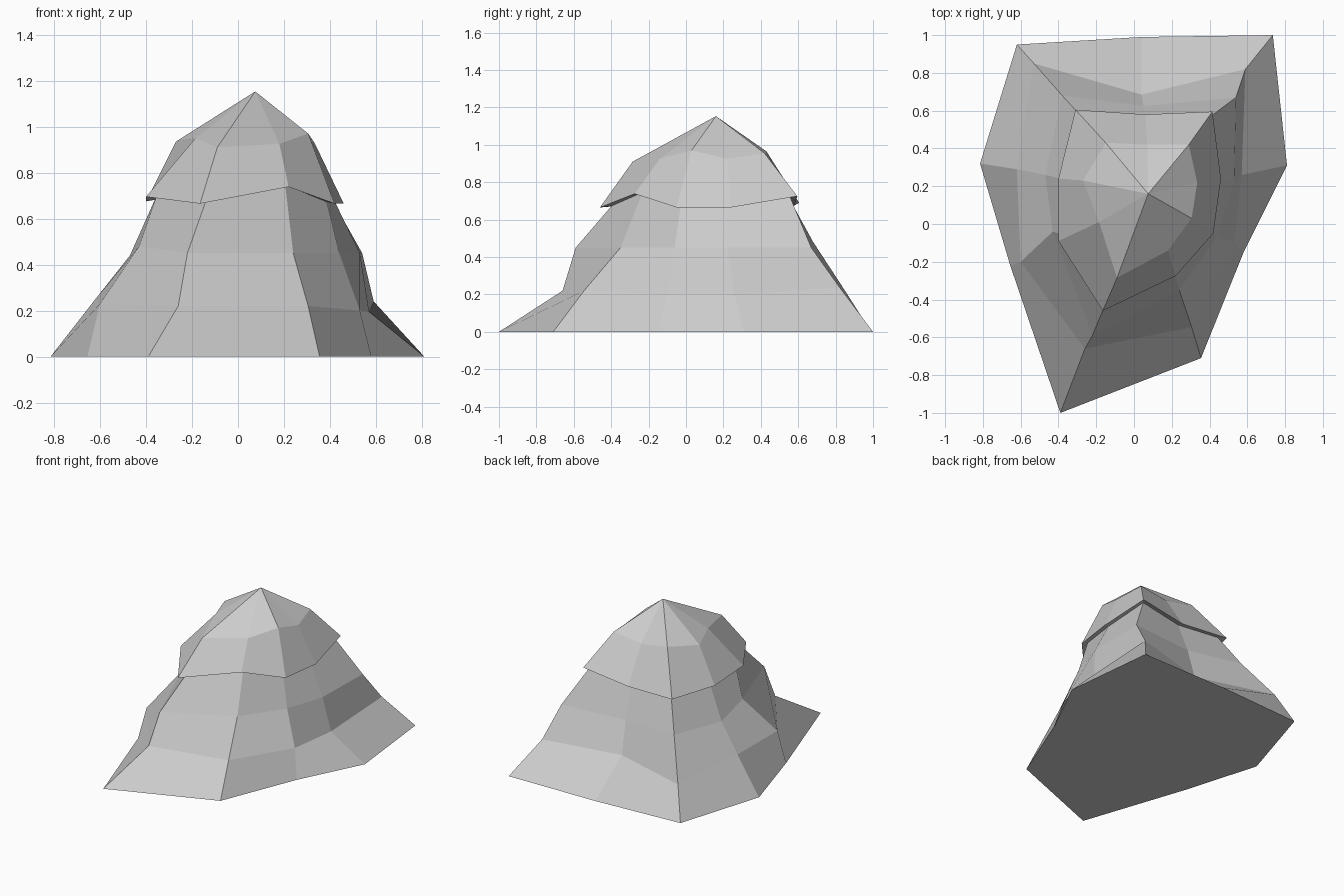
import bpy, bmesh
from mathutils import Vector

if "Cube" in bpy.data.objects:
    bpy.data.objects.remove(bpy.data.objects["Cube"])

APEX = Vector((0.075, 0.16, 1.153))


def ring(plan, z, bumps=None):
    """Nine-sided outline at height z; bumps lifts or lowers single corners."""
    bumps = bumps or {}
    return [Vector((x, y, z + bumps.get(i, 0))) for i, (x, y) in enumerate(plan)]


# Outlines run counter-clockwise from the front corner
ground = ring([(-.39, -1), (.355, -.71), (.58, -.15), (.81, .31), (.735, 1),
               (.04, .99), (-.62, .95), (-.815, .32), (-.655, -.22)], 0)
foot = ring([(-.26, -.66), (.305, -.545), (.53, -.10), (.57, .26), (.59, .82),
             (.04, .685), (-.53, .85), (-.62, .29), (-.60, -.20)], .22,
            {2: -.02, 3: -.025, 4: .02, 7: .03, 8: .01})
waist = ring([(-.22, -.59), (.24, -.35), (.44, -.06), (.53, .22), (.54, .67),
              (.05, .625), (-.38, .68), (-.47, .26), (-.43, -.04)], .45,
             {7: -.01, 8: .03, 6: .03})
brim = ring([(-.165, -.46), (.22, -.275), (.42, -.05), (.46, .24), (.415, .595),
             (.06, .58), (-.31, .605), (-.40, .24), (-.40, -.09)], .665,
            {1: .073, 4: .06, 5: .01, 6: .025, 7: .01, 8: .03})
shoulder = ring([(-.09, -.285), (.18, -.14), (.305, .03), (.335, .22), (.29, .42),
                 (.07, .42), (-.15, .43), (-.27, .23), (-.185, .01)], .925,
                {0: -.015, 2: .045, 4: .03, 6: .04, 7: .01, 8: .025})
# Neck sits just inside the overhanging brim
neck = [Vector((APEX.x + (p.x - APEX.x) * .9, APEX.y + (p.y - APEX.y) * .9, p.z + .008))
        for p in brim]

# Loft the rings, close the base and fan up to the summit
bm = bmesh.new()
loops = [[bm.verts.new(p) for p in r] for r in (ground, foot, waist, neck, brim, shoulder)]
bm.faces.new(loops[0][::-1])
n = len(ground)
for low, high in zip(loops, loops[1:]):
    for i in range(n):
        j = (i + 1) % n
        bm.faces.new((low[i], low[j], high[j], high[i]))
summit = bm.verts.new(APEX)
for i in range(n):
    bm.faces.new((loops[-1][i], loops[-1][(i + 1) % n], summit))
bmesh.ops.recalc_face_normals(bm, faces=bm.faces)

mesh = bpy.data.meshes.new("rock_mound")
bm.to_mesh(mesh)
bm.free()
bpy.context.collection.objects.link(bpy.data.objects.new("rock_mound", mesh))
